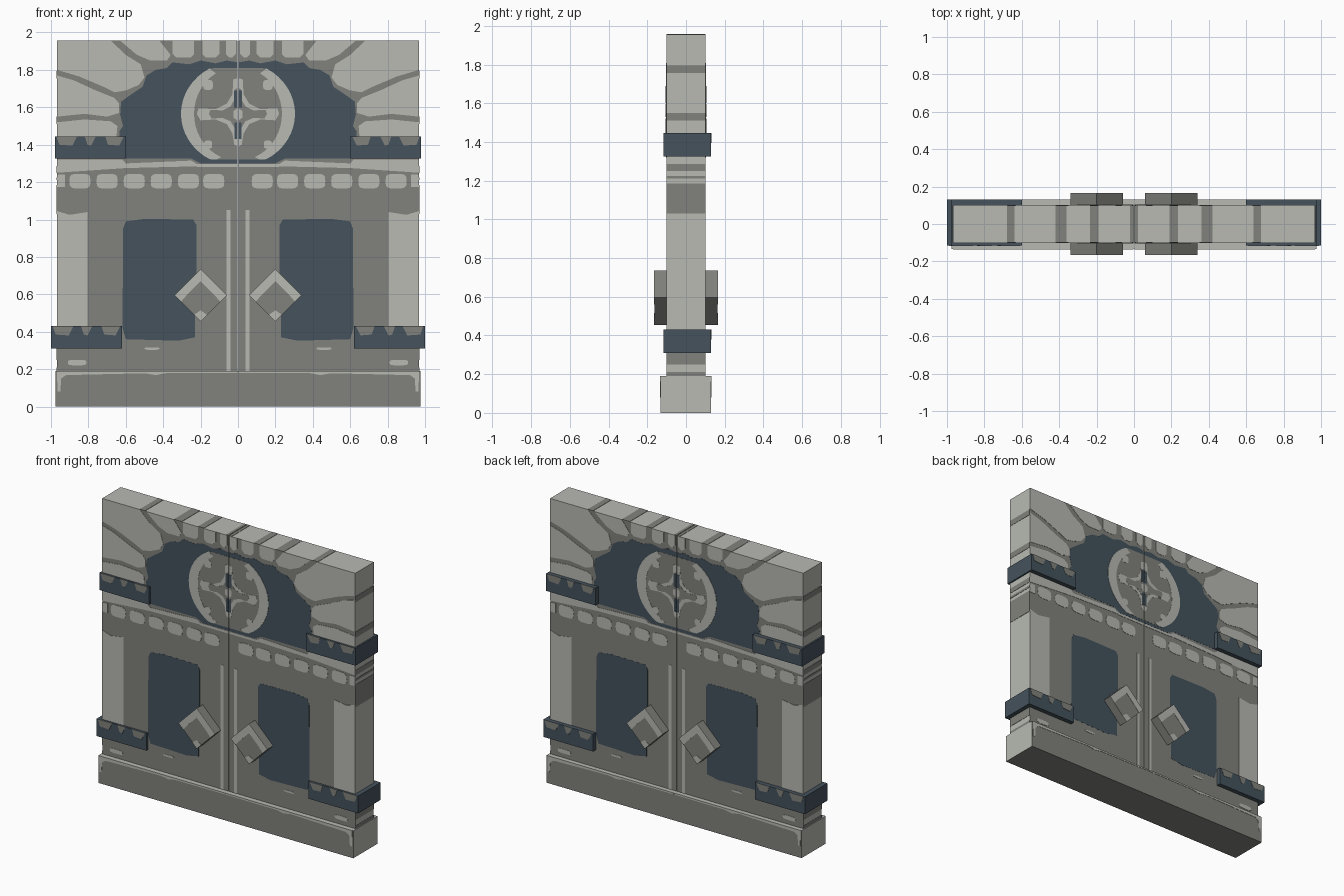
import bpy, bmesh, math


def material(name, rgb):
    m = bpy.data.materials.new(name)
    m.diffuse_color = (*rgb, 1)
    return m


LIGHT = material("pale stone", (0.48, 0.49, 0.45))
GREY = material("grey stone", (0.222, 0.222, 0.203))
BLUE = material("slate blue", (0.058, 0.085, 0.107))


def finish(bm, name, mats, mirror=(False, False)):
    bmesh.ops.recalc_face_normals(bm, faces=bm.faces)
    me = bpy.data.meshes.new(name)
    bm.to_mesh(me)
    bm.free()
    ob = bpy.data.objects.new(name, me)
    bpy.context.collection.objects.link(ob)
    for m in mats:
        me.materials.append(m)
    if any(mirror):
        mod = ob.modifiers.new("mirror", 'MIRROR')
        mod.use_axis = (mirror[0], mirror[1], False)
        mod.use_mirror_merge = False
    return ob


def prism(bm, pts, y0, y1):
    """Extrude an (x, z) outline from y0 to y1."""
    f = bm.faces.new([bm.verts.new((x, y0, z)) for x, z in pts])
    r = bmesh.ops.extrude_face_region(bm, geom=[f])
    for v in r["geom"]:
        if isinstance(v, bmesh.types.BMVert):
            v.co.y = y1


def rect(x0, x1, z0, z1):
    return [(x0, z0), (x1, z0), (x1, z1), (x0, z1)]


def blob(cx, cz, rx, rz, n=14, p=0.55):
    """Rounded rectangle outline."""
    def s(v):
        return math.copysign(abs(v) ** p, v)
    return [(cx + rx * s(math.cos(2 * math.pi * i / n)),
             cz + rz * s(math.sin(2 * math.pi * i / n))) for i in range(n)]


def diamond(r, cx=0.2, cz=0.595):
    return [(cx + r, cz), (cx, cz + r), (cx - r, cz), (cx, cz - r)]


def block(name, outline, y0, y1, mat, mirror=(True, False), ends=None):
    bm = bmesh.new()
    prism(bm, outline, y0, y1)
    ob = finish(bm, name, [mat] + ([ends] if ends else []), mirror)
    if ends:  # outer sides and top take the second colour
        for p in ob.data.polygons:
            if abs(p.normal.x) > 0.5 or p.normal.z > 0.5:
                p.material_index = 1
    return ob


def plates(name, outlines, mat, depth, surface=0.1, mirror=(True, True), back=False):
    """Thin painted plates standing off a front (or back) surface."""
    bm = bmesh.new()
    s = 1 if back else -1
    for o in outlines:
        prism(bm, o, s * (surface - 0.001), s * (surface + depth))
    return finish(bm, name, [mat], mirror)


# Main masses
block("door_leaf", rect(0.002, 0.968, 0.1, 1.956), -0.1, 0.1, GREY, ends=LIGHT)
block("threshold", rect(-0.975, 0.975, 0, 0.19), -0.133, 0.13, GREY,
      (False, False), ends=LIGHT)
block("upper_hinge", rect(0.6, 0.978, 1.325, 1.445), -0.115, 0.13, BLUE)
block("lower_hinge", rect(0.62, 1.0, 0.31, 0.43), -0.115, 0.13, BLUE)
block("diamond_handle", diamond(0.14), -0.163, 0.163, GREY)

# Handle facing: pale upper border round a grey centre
plates("handle_border", [[(0.34, 0.595), (0.2, 0.735), (0.06, 0.595), (0.095, 0.56),
                          (0.125, 0.595), (0.2, 0.67), (0.275, 0.595), (0.305, 0.56)],
                         [(0.2, 0.455), (0.235, 0.49), (0.2, 0.515), (0.165, 0.49)]],
       LIGHT, 0.002, 0.163)

# Arched dark opening and lower panels
arch = [(0.002, 1.3), (0.2, 1.3), (0.25, 1.325), (0.62, 1.325), (0.635, 1.47), (0.615, 1.5),
        (0.63, 1.56), (0.625, 1.63), (0.57, 1.67), (0.51, 1.71), (0.49, 1.77),
        (0.44, 1.80), (0.38, 1.81), (0.35, 1.84), (0.26, 1.83), (0.2, 1.85),
        (0.12, 1.835), (0.06, 1.85), (0.002, 1.84)]
panel = [(0.23, 0.37), (0.32, 0.352), (0.6, 0.36), (0.617, 0.42), (0.615, 0.95),
         (0.60, 0.99), (0.5, 1.003), (0.24, 1.0), (0.222, 0.97), (0.222, 0.7), (0.23, 0.55)]
plates("dark_openings", [arch, panel], BLUE, 0.001)

# Pale stones around the arch
stones = [
    [(0.968, 1.956), (0.68, 1.956), (0.6, 1.88), (0.52, 1.83), (0.5, 1.76), (0.53, 1.72),
     (0.6, 1.69), (0.66, 1.68), (0.72, 1.71), (0.85, 1.765), (0.968, 1.8)],
    [(0.968, 1.77), (0.88, 1.745), (0.76, 1.69), (0.66, 1.65), (0.635, 1.62), (0.635, 1.57),
     (0.7, 1.55), (0.82, 1.565), (0.968, 1.55)],
    [(0.968, 1.52), (0.82, 1.535), (0.68, 1.525), (0.645, 1.5), (0.65, 1.44), (0.968, 1.44)],
    [(0.63, 1.956), (0.42, 1.956), (0.36, 1.88), (0.38, 1.85), (0.47, 1.85), (0.54, 1.88)],
]
for a, b in [(0.012, 0.065), (0.1, 0.19), (0.235, 0.35)]:
    stones.append([(a, 1.956), (a, 1.885), (a + 0.02, 1.865), (b - 0.02, 1.865),
                   (b, 1.885), (b, 1.956)])
plates("arch_stones", stones, LIGHT, 0.002)

# Lintel band, row of small stones, side pilasters and centre strips
trim = [[(0.2, 1.285), (0.6, 1.275), (0.968, 1.25), (0.968, 1.322), (0.62, 1.322),
         (0.6, 1.3), (0.25, 1.315)],
        rect(0.002, 0.22, 1.28, 1.297),
        rect(0.04, 0.062, 0.19, 1.05),
        [(0.805, 0.4), (0.968, 0.4), (0.968, 1.045), (0.9, 1.025), (0.805, 1.04)],
        blob(0.86, 0.235, 0.05, 0.015), blob(0.46, 0.31, 0.04, 0.007)]
trim += [blob(x, 1.205, 0.057, 0.04) for x in (0.13, 0.265, 0.41, 0.555, 0.70, 0.845)]
trim.append(rect(0.925, 0.968, 1.175, 1.24))
plates("wall_trim", trim, LIGHT, 0.002)

# Round emblem: grey disc, pale side rings, star and corner flecks
disc, outer, inner = [], [], []
for i in range(25):
    a = math.radians(-90 + 7.5 * i)
    z = max(1.32, min(1.81, 1.565 + 0.28 * math.sin(a)))
    disc.append((max(0.002, 0.3 * math.cos(a)), z))
    if 2 < i < 21:
        outer.append((0.305 * math.cos(a), z))
        inner.append((0.235 * math.cos(a), 1.565 + 0.25 * math.sin(a)))
disc = disc[3:-3]
disc = [(0.002, 1.32)] + disc + [(0.002, 1.81)]
plates("emblem_disc", [disc], GREY, 0.002)
plates("emblem_ring", [outer + inner[::-1]], LIGHT, 0.003)
star = [(0.002, 1.39), (0.02, 1.4), (0.03, 1.46), (0.06, 1.51), (0.12, 1.535), (0.2, 1.53),
        (0.22, 1.565), (0.21, 1.595), (0.12, 1.59), (0.06, 1.62), (0.03, 1.67),
        (0.025, 1.75), (0.002, 1.755)]
core = [(0.002 + max(0, x * 0.72 - 0.005), 1.565 + (z - 1.565) * 0.72) for x, z in star]
plates("emblem_star", [star, blob(0.16, 1.72, 0.027, 0.027, 10), blob(0.16, 1.4, 0.022, 0.022, 10)],
       LIGHT, 0.003)
plates("emblem_star_core", [core], GREY, 0.004)
plates("emblem_slots", [rect(0.002, 0.02, 1.43, 1.52), rect(0.002, 0.022, 1.6, 1.69)], BLUE, 0.005)
plates("emblem_centre", [[(0.002, 1.53), (0.025, 1.545), (0.025, 1.58), (0.002, 1.595)]],
       LIGHT, 0.005)

# Worn grey patches on the hinges and pale worn edge on the threshold
for back, hinge, base in ((False, 0.115, 0.133), (True, 0.13, 0.13)):
    side = "back" if back else "front"
    worn = []
    for x, z in ((0.6, 1.445), (0.62, 0.43)):
        for a, b in ((0.01, 0.11), (0.16, 0.22), (0.26, 0.37)):
            worn.append([(x + a, z), (x + b, z), (x + b - 0.015, z - 0.045),
                         (x + a + 0.025, z - 0.05)])
    plates(side + "_hinge_wear", worn, GREY, 0.002, hinge, (True, False), back)
    edge = [[(0.002, 0.19), (0.968, 0.19), (0.965, 0.08), (0.95, 0.08), (0.945, 0.15),
             (0.92, 0.168), (0.5, 0.178), (0.44, 0.168), (0.39, 0.178), (0.002, 0.18)]]
    plates(side + "_threshold_edge", edge, LIGHT, 0.002, base, (True, False), back)


def box(bm, x0, x1, y0, y1, z0, z1):
    prism(bm, rect(x0, x1, z0, z1), y0, y1)


# Grey joints on the outer ends and along the top
bm = bmesh.new()
for z0, z1 in ((1.755, 1.795), (1.51, 1.55), (1.25, 1.285), (1.03, 1.185),
               (1.21, 1.225), (0.25, 0.31), (0.19, 0.21)):
    box(bm, 0.967, 0.97, -0.1, 0.1, z0, z1)
for x0, x1 in ((0.003, 0.022), (0.19, 0.235), (0.36, 0.42), (0.64, 0.68)):
    box(bm, x0, x1, -0.1, 0.1, 1.955, 1.958)
finish(bm, "stone_joints", [GREY], (True, False))
